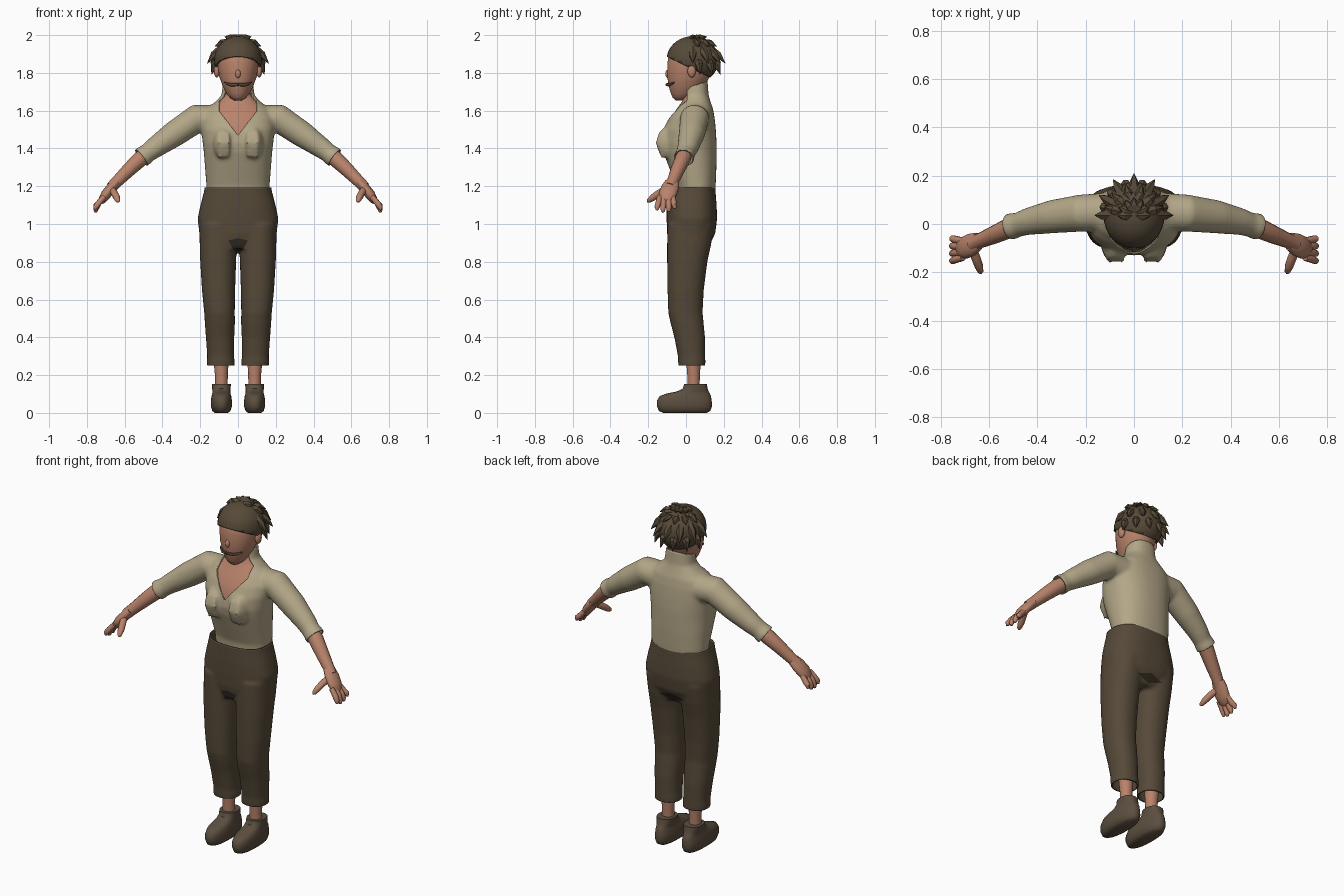
import bpy, bmesh, math
from mathutils import Vector, Matrix

cube = bpy.data.objects.get("Cube")
if cube:
    bpy.data.objects.remove(cube, do_unlink=True)


def material(name, rgb):
    m = bpy.data.materials.new(name)
    m.use_nodes = True
    m.diffuse_color = (*rgb, 1)
    bsdf = next(n for n in m.node_tree.nodes if n.type == 'BSDF_PRINCIPLED')
    bsdf.inputs["Base Color"].default_value = (*rgb, 1)
    bsdf.inputs["Roughness"].default_value = 0.9
    return m


LINEN = material("linen cream", (0.45, 0.385, 0.245))
WOOL = material("brown wool", (0.092, 0.067, 0.040))
HAIR = material("dark brown hair", (0.095, 0.069, 0.040))
SKIN = material("skin", (0.48, 0.225, 0.145))
LEATHER = material("brown leather", (0.105, 0.077, 0.050))
SHADE = material("torn dark cloth", (0.030, 0.022, 0.014))


def oval(cx, z, hx, yf, yb, p=2.0, n=40):
    """Horizontal rounded section between a front and a back depth."""
    cy, hy = (yf + yb) / 2, (yb - yf) / 2
    ring = []
    for i in range(n):
        a = math.tau * i / n
        c, s = math.cos(a), math.sin(a)
        ring.append(Vector((cx + hx * math.copysign(abs(c) ** (2 / p), c),
                            cy + hy * math.copysign(abs(s) ** (2 / p), s), z)))
    return ring


def loft(bm, rings):
    rows = [[bm.verts.new(p) for p in r] for r in rings]
    n = len(rows[0])
    for a, b in zip(rows, rows[1:]):
        for i in range(n):
            bm.faces.new((a[i], a[(i + 1) % n], b[(i + 1) % n], b[i]))
    bm.faces.new(rows[0][::-1])
    bm.faces.new(rows[-1])


def tube(bm, pts, s=1, wide=1.0, n=14):
    """Tapering limb through (x, y, z, radius) points."""
    ctr = [Vector((s * p[0], p[1], p[2])) for p in pts]
    rings = []
    for i, c in enumerate(ctr):
        t = (ctr[min(i + 1, len(ctr) - 1)] - ctr[max(i - 1, 0)]).normalized()
        v = (Vector((0, 1, 0)) - t * t.y).normalized()
        u, r = t.cross(v), pts[i][3]
        rings.append([c + u * r * math.cos(math.tau * k / n)
                      + v * r * wide * math.sin(math.tau * k / n) for k in range(n)])
    loft(bm, rings)


def ball(bm, centre, radii):
    bmesh.ops.create_uvsphere(bm, u_segments=32, v_segments=20, radius=1,
                              matrix=Matrix.Translation(centre) @ Matrix.Diagonal((*radii, 1)))


def make(bm, name, *mats, angle=45, fix=True):
    if fix:
        bmesh.ops.recalc_face_normals(bm, faces=bm.faces[:])
    me = bpy.data.meshes.new(name)
    bm.to_mesh(me)
    bm.free()
    for m in mats:
        me.materials.append(m)
    ob = bpy.data.objects.new(name, me)
    bpy.context.collection.objects.link(ob)
    for o in bpy.context.selected_objects:
        o.select_set(False)
    bpy.context.view_layer.objects.active = ob
    ob.select_set(True)
    bpy.ops.object.shade_smooth_by_angle(angle=math.radians(angle))
    return ob


def fuse(bm, voxel=0.01, rounds=6):
    """Weld overlapping volumes into one soft cloth surface."""
    ob = make(bm, "fuse_helper")
    mod = ob.modifiers.new("weld", 'REMESH')
    mod.mode, mod.voxel_size = 'VOXEL', voxel
    soft = ob.modifiers.new("soften", 'SMOOTH')
    soft.factor, soft.iterations = 0.5, rounds
    dg = bpy.context.evaluated_depsgraph_get()
    me = bpy.data.meshes.new_from_object(ob.evaluated_get(dg))
    out = bmesh.new()
    out.from_mesh(me)
    old = ob.data
    bpy.data.objects.remove(ob, do_unlink=True)
    bpy.data.meshes.remove(old)
    bpy.data.meshes.remove(me)
    return out


def region(bm, *planes):
    """Cut along planes and return the faces behind all of them."""
    planes = [(Vector(p), Vector(n)) for p, n in planes]
    for p, n in planes:
        bmesh.ops.bisect_plane(bm, geom=bm.verts[:] + bm.edges[:] + bm.faces[:],
                               plane_co=p, plane_no=n, dist=1e-5)
    return [f for f in bm.faces
            if all((f.calc_center_median() - p).dot(n) < 0 for p, n in planes)]


def drop(bm, *planes):
    bmesh.ops.delete(bm, geom=region(bm, *planes), context='FACES')


def thicken(ob, t):
    mod = ob.modifiers.new("cloth thickness", 'SOLIDIFY')
    mod.thickness, mod.offset = t, -1


# Shirt: torso, sleeves and gathered chest folds welded, then opened
TORSO = [(1.12, .160, -.045, .150), (1.2, .167, -.052, .157), (1.3, .175, -.09, .161),
         (1.38, .181, -.12, .162), (1.43, .187, -.13, .162), (1.5, .195, -.122, .158),
         (1.56, .194, -.095, .152), (1.61, .168, -.062, .143), (1.645, .122, -.036, .131),
         (1.68, .088, -.02, .12), (1.81, .072, 0, .11)]
SLEEVE = [(.10, .05, 1.55, .08), (.22, .045, 1.557, .077), (.34, .03, 1.475, .069),
          (.44, .01, 1.405, .056), (.48, -.003, 1.375, .05), (.50, -.008, 1.36, .055),
          (.55, -.02, 1.322, .052)]
bm = bmesh.new()
loft(bm, [oval(0, z, hx, f, b, 2.3) for z, hx, f, b in TORSO])
for s in (1, -1):
    tube(bm, SLEEVE, s, n=24)
    ball(bm, (s * .082, -.095, 1.43), (.05, .06, .085))
    for k in range(3):
        tube(bm, [(.055 + k * .024, -.135, 1.49, .006), (.05 + k * .026, -.15, 1.43, .011),
                  (.055 + k * .022, -.125, 1.35, .006)], s)
bm = fuse(bm)
drop(bm, ((0, 0, 1.15), (0, 0, 1)))
drop(bm, ((0, 0, 1.72), (0, .3, -1)))
for s in (1, -1):
    drop(bm, ((s * .512, -.01, 1.352), (-s * .78, .2, .6)))
drop(bm, ((0, 0, 1.47), (1, 0, -.78)), ((0, 0, 1.47), (-1, 0, -.78)),
     ((.1, 0, 0), (1, 0, 0)), ((-.1, 0, 0), (-1, 0, 0)), ((0, .005, 0), (0, 1, 0)))
thicken(make(bm, "shirt", LINEN, fix=False), .007)

# Trousers: hips and two legs welded, with a dark tear front and back
HIPS = [(.87, .185, -.085, .115), (.95, .205, -.1, .155), (1.03, .214, -.103, .165),
        (1.1, .199, -.103, .162), (1.18, .178, -.1, .156), (1.25, .172, -.098, .152)]
LEG = [(.105, 1.0, .1, -.098, .15), (.104, .9, .099, -.1, .135), (.105, .8, .095, -.1, .113),
       (.103, .65, .088, -.098, .094), (.098, .53, .081, -.094, .088),
       (.096, .48, .08, -.083, .093), (.095, .4, .075, -.062, .101),
       (.092, .3, .071, -.043, .102), (.091, .265, .074, -.042, .103), (.09, .22, .07, -.035, .1)]
bm = bmesh.new()
loft(bm, [oval(0, z, hx, f, b, 2.4) for z, hx, f, b in HIPS])
for s in (1, -1):
    loft(bm, [oval(s * cx, z, hx, f, b, 2.2) for cx, z, hx, f, b in LEG])
bm = fuse(bm)
drop(bm, ((0, 0, 1.193), (0, 0, -1)))
drop(bm, ((0, 0, .25), (0, 0, 1)))
front_tear = [((0, 0, .825), (s, 0, -.6)) for s in (1, -1)]
front_tear += [((0, 0, .925), (s * .25, 0, 1)) for s in (1, -1)] + [((0, 0, 0), (0, 1, 0))]
back_tear = [((0, 0, .905 + t * .026), (s * .3, 0, t)) for s in (1, -1) for t in (1, -1)]
back_tear.append(((0, 0, 0), (0, -1, 0)))
for planes in (front_tear, back_tear):
    for f in region(bm, *planes):
        f.material_index = 1
thicken(make(bm, "trousers", WOOL, SHADE, fix=False), .007)

# Chest and neck skin under the open shirt
bm = bmesh.new()
loft(bm, [oval(0, z, hx - .013, f + .013, b - .013, 2.3) for z, hx, f, b in TORSO[4:10]]
     + [oval(0, 1.76, .058, -.01, .095)])
make(bm, "chest_and_neck", SKIN)

# Head with ears and a small nose
bm = bmesh.new()
loft(bm, [oval(0, *r) for r in [
    (1.655, .022, -.055, 0), (1.668, .042, -.07, .03), (1.69, .06, -.08, .06),
    (1.73, .081, -.092, .1), (1.78, .099, -.099, .125), (1.85, .109, -.099, .145),
    (1.92, .1, -.085, .14), (1.96, .06, -.04, .1)]])
ball(bm, (0, -.097, 1.795), (.014, .012, .022))
for s in (1, -1):
    ball(bm, (s * .112, .03, 1.81), (.016, .022, .034))
make(bm, "head", SKIN)

# Moustache
bm = bmesh.new()
for s in (1, -1):
    tube(bm, [(0, -.101, 1.738, .008), (.035, -.092, 1.737, .009),
              (.058, -.075, 1.743, .006), (.073, -.062, 1.75, .002)], s, n=8)
make(bm, "moustache", HAIR)

# Hair cap trimmed on a slope, with rows of pointed locks
bm = bmesh.new()
ball(bm, (0, .035, 1.868), (.126, .138, .126))
drop(bm, ((0, -.1, 1.885), (0, .48, 1)))
thicken(make(bm, "hair_cap", HAIR), .01)
bm = bmesh.new()
ROWS = [(0, 7, .085, 1.925, .128, 1.895, .163, 1.85), (15, 6, .095, 1.87, .128, 1.84, .143, 1.79),
        (15, 6, .05, 1.955, .09, 1.957, .125, 1.94), (0, 7, .02, 1.972, .045, 1.986, .07, 1.992)]
for start, count, *path in ROWS:
    for k in range(count):
        a = math.radians(start + 30 * k)
        reach = 1 + .06 * math.sin(a)
        pts = [(path[i] * reach * math.cos(a), .036 + path[i] * reach * math.sin(a),
                path[i + 1], r) for i, r in ((0, .026), (2, .02), (4, .001))]
        tube(bm, pts, n=6)
make(bm, "hair_locks", HAIR, angle=30)

# Arms, hands, ankles and shoes on both sides
for s, side in ((1, "left"), (-1, "right")):
    bm = bmesh.new()
    tube(bm, [(.45, .005, 1.395, .036), (.52, -.018, 1.342, .042), (.58, -.045, 1.285, .037),
              (.64, -.07, 1.225, .031), (.67, -.085, 1.195, .03)], s)
    make(bm, side + "_forearm", SKIN)
    bm = bmesh.new()
    tube(bm, [(.645, -.072, 1.22, .022), (.672, -.085, 1.19, .027), (.7, -.098, 1.155, .027),
              (.722, -.105, 1.122, .02), (.73, -.108, 1.11, .008)], s, 1.75)
    for k, tip in enumerate((1.08, 1.064, 1.06, 1.072)):
        y0, y1 = -.07 - k * .023, -.06 - k * .031
        tube(bm, [(.708, y0, 1.145, .014), (.738, (y0 + y1) / 2, 1.11, .016),
                  (.753, y1, tip + .018, .014), (.754, y1, tip + .003, .008),
                  (.753, y1, tip, .002)], s, n=10)
    tube(bm, [(.672, -.095, 1.19, .018), (.655, -.14, 1.165, .019), (.642, -.175, 1.14, .018),
              (.635, -.198, 1.122, .012), (.632, -.205, 1.116, .003)], s, n=10)
    make(bm, side + "_hand", SKIN)
    bm = bmesh.new()
    tube(bm, [(.088, .04, .12, .033), (.088, .04, .2, .034), (.09, .04, .3, .042)], s)
    make(bm, side + "_ankle", SKIN)
    bm = bmesh.new()
    loft(bm, [oval(s * .088, *r, 2.3) for r in [
        (0, .035, -.12, .11), (.01, .048, -.143, .128), (.035, .056, -.154, .138),
        (.065, .056, -.154, .136), (.09, .052, -.138, .132), (.103, .048, -.1, .126),
        (.113, .047, -.05, .12), (.128, .049, -.018, .115), (.152, .05, -.01, .11)]])
    make(bm, side + "_shoe", LEATHER)
